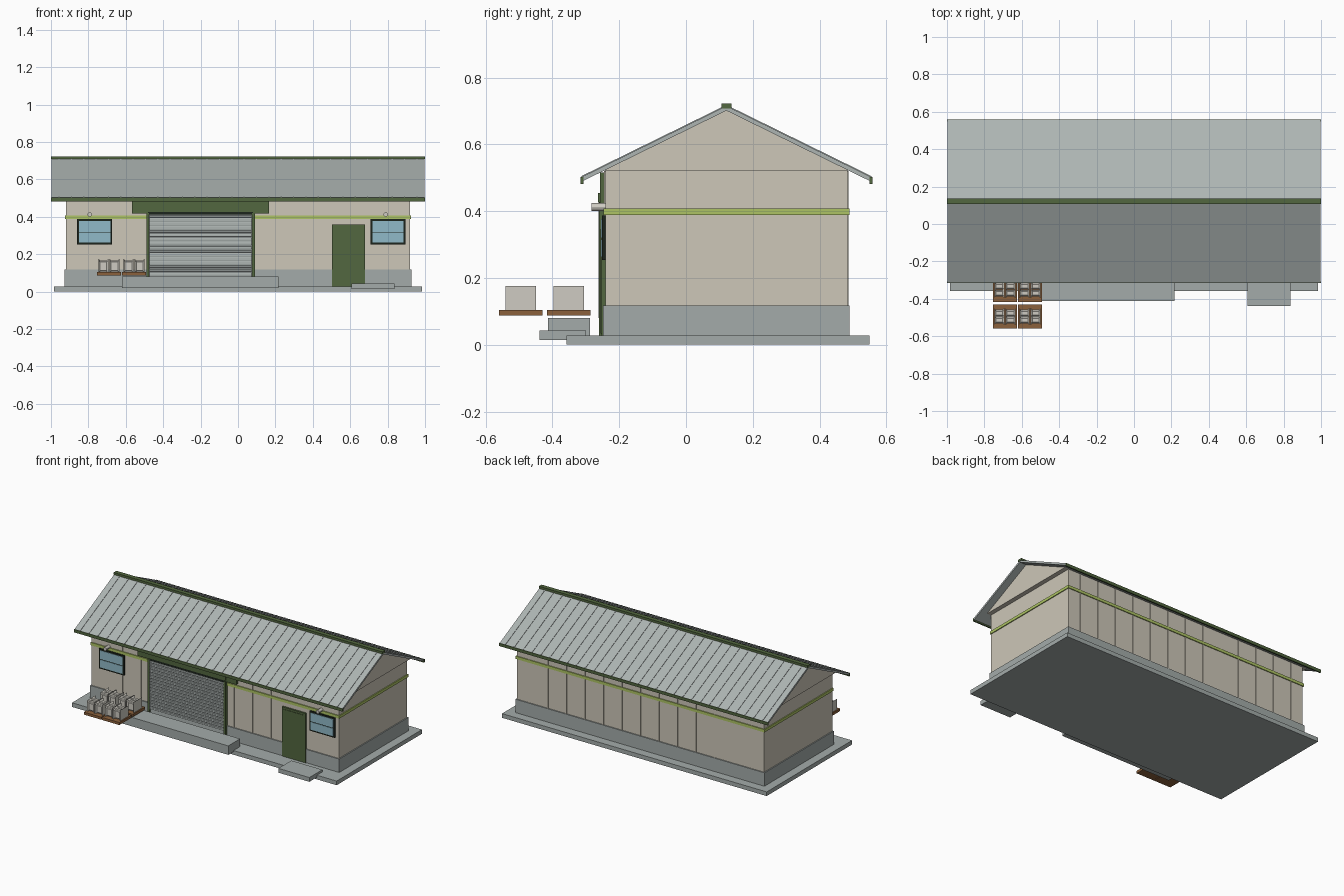
import bpy

if "Cube" in bpy.data.objects:
    bpy.data.objects.remove(bpy.data.objects["Cube"])


def material(name, r, g, b):
    m = bpy.data.materials.new(name)
    m.use_nodes = True
    m.diffuse_color = (r, g, b, 1)
    m.node_tree.nodes["Principled BSDF"].inputs["Base Color"].default_value = (r, g, b, 1)
    return m


CREAM = material("cream wall", 0.61, 0.57, 0.48)
CONCRETE = material("concrete grey", 0.37, 0.41, 0.40)
METAL = material("roof metal", 0.42, 0.46, 0.45)
GREEN = material("dark green", 0.085, 0.135, 0.05)
LIME = material("lime trim", 0.42, 0.55, 0.13)
GLASS = material("window blue", 0.28, 0.49, 0.58)
WOOD = material("pallet wood", 0.26, 0.12, 0.045)
DARK = material("dark frame", 0.012, 0.018, 0.012)
SACK = material("pale goods", 0.62, 0.60, 0.54)


def mesh_object(name, verts, faces, mat):
    me = bpy.data.meshes.new(name)
    me.from_pydata(verts, [], faces)
    me.materials.append(mat)
    ob = bpy.data.objects.new(name, me)
    bpy.context.collection.objects.link(ob)
    return ob


def extrude_x(name, profile, x0, x1, mat):
    """Extrude a (y, z) profile, anticlockwise seen from +x, along x."""
    n = len(profile)
    verts = [(x, y, z) for x in (x0, x1) for y, z in profile]
    faces = [(i, (i + 1) % n, (i + 1) % n + n, i + n)[::-1] for i in range(n)]
    faces += [tuple(range(n))[::-1], tuple(range(n, 2 * n))]
    return mesh_object(name, verts, faces, mat)


def box(name, x, y, z, mat, bevel=0):
    profile = [(y[0], z[0]), (y[1], z[0]), (y[1], z[1]), (y[0], z[1])]
    ob = extrude_x(name, profile, x[0], x[1], mat)
    if bevel:
        mod = ob.modifiers.new("bevel", "BEVEL")
        mod.width = bevel
        mod.segments = 2
    return ob


# Main levels and extents
FRONT, BACK, RIDGE = -0.241, 0.483, 0.121
HALF = 0.92
EAVE_TOP, RIDGE_TOP = 0.502, 0.715
EAVES = (-0.313, 0.555)

# Base, plinth and walls
box("ground_slab", (-0.985, 0.985), (-0.358, 0.549), (0, 0.028), CONCRETE)
box("plinth", (-0.927, 0.927), (-0.248, 0.49), (0.028, 0.118), CONCRETE)
box("walls", (-HALF, HALF), (FRONT, BACK), (0.1, 0.522), CREAM)
for side in (-1, 1):
    inner, outer = sorted((side * 0.9, side * 0.95))
    extrude_x("gable", [(FRONT - 0.01, 0.522), (BACK + 0.01, 0.522), (RIDGE, 0.706)],
              inner, outer, CREAM)

# Vertical wall ribs, left out where the shutter and door stand
for i in range(-6, 7):
    x = i * 0.138
    span = (x - 0.003, x + 0.003)
    box("back_rib", span, (BACK, BACK + 0.004), (0.118, 0.52), CREAM)
    if not -0.48 < x < 0.08 and abs(x) < 0.8 and not 0.5 < x < 0.7:
        box("front_rib", span, (FRONT - 0.004, FRONT), (0.118, 0.52), CREAM)

# Lime band around the walls
BAND = (0.389, 0.408)
box("back_band", (-0.926, 0.926), (BACK, 0.489), BAND, LIME)
box("front_band_right", (-0.926, -0.485), (-0.247, FRONT), BAND, LIME)
box("front_band_left", (0.085, 0.926), (-0.247, FRONT), BAND, LIME)
for x in (-0.926, HALF):
    box("side_band", (x, x + 0.006), (-0.247, 0.489), BAND, LIME)

# Roof slopes with standing seams and eave trim
for name, eave in zip(("front", "back"), EAVES):
    out = 1 if eave > RIDGE else -1

    def slope(lift, drop):
        pts = [(RIDGE, RIDGE_TOP - drop), (eave, EAVE_TOP - drop),
               (eave, EAVE_TOP + lift), (RIDGE, RIDGE_TOP + lift)]
        return pts if out > 0 else pts[::-1]

    extrude_x(name + "_roof", slope(0, 0.014), -0.998, 0.998, METAL)
    for i in range(30):
        x = (i - 14.5) * 0.066
        extrude_x(name + "_roof_seam", slope(0.003, 0), x - 0.003, x + 0.003, METAL)
    y0, y1 = sorted((eave - out * 0.006, eave + out * 0.003))
    box(name + "_eave_trim", (-1, 1), (y0, y1), (0.482, 0.502), GREEN)
box("ridge_cap", (-1, 1), (0.107, 0.136), (0.708, 0.723), GREEN)

# Roller shutter with frame and header
box("shutter_panel", (-0.48, 0.08), (-0.252, FRONT), (0.03, 0.43), METAL)
SLATS = 16
for i in range(SLATS):
    z = 0.083 + i * 0.333 / SLATS
    box("shutter_slat", (-0.475, 0.075), (-0.259, -0.25), (z, z + 0.016), METAL, 0.003)
for x in (-0.49, 0.075):
    box("shutter_post", (x, x + 0.015), (-0.261, FRONT), (0.028, 0.42), GREEN)
box("shutter_shadow_bar", (-0.48, 0.08), (-0.261, -0.25), (0.412, 0.426), DARK)
box("shutter_header", (-0.568, 0.167), (-0.257, FRONT), (0.418, 0.515), GREEN)
box("shutter_housing", (-0.49, 0.09), (-0.263, -0.25), (0.426, 0.455), GREEN)

# Side door
box("door_frame", (0.503, 0.68), (-0.253, FRONT), (0.028, 0.36), GREEN)
box("door_leaf", (0.517, 0.666), (-0.256, -0.25), (0.034, 0.347), GREEN)

# Windows: dark surround, two panes split by a middle bar
for x in (-0.86, 0.709):
    w = 0.187
    box("window_frame", (x, x + w), (-0.251, FRONT), (0.253, 0.387), DARK)
    for z0, z1 in ((0.263, 0.315), (0.32, 0.377)):
        box("window_pane", (x + 0.01, x + w - 0.01), (-0.254, -0.25), (z0, z1), GLASS)

# Wall lamps
for x in (-0.793, 0.79):
    bpy.ops.mesh.primitive_cylinder_add(vertices=12, radius=0.012, depth=0.042,
                                        location=(x, -0.262, 0.412),
                                        rotation=(1.5708, 0, 0))
    lamp = bpy.context.object
    lamp.name = "wall_lamp"
    lamp.data.materials.append(SACK)
    bpy.ops.object.shade_smooth_by_angle()

# Loading dock and door step
box("loading_dock", (-0.62, 0.217), (-0.413, -0.287), (0.02, 0.08), CONCRETE)
box("door_step", (0.607, 0.838), (-0.438, -0.3), (0.014, 0.043), CONCRETE)

# Four pallets, each with four packed goods
for px in (-0.69, -0.556):
    for py in (-0.495, -0.351):
        box("pallet", (px - 0.065, px + 0.065), (py - 0.065, py + 0.065),
            (0.087, 0.104), WOOD)
        for sx in (-1, 1):
            for sy in (-1, 1):
                gx, gy = px + sx * 0.03, py + sy * 0.0187
                box("goods", (gx - 0.027, gx + 0.027), (gy - 0.018, gy + 0.018),
                    (0.104, 0.167), SACK, 0.009)
